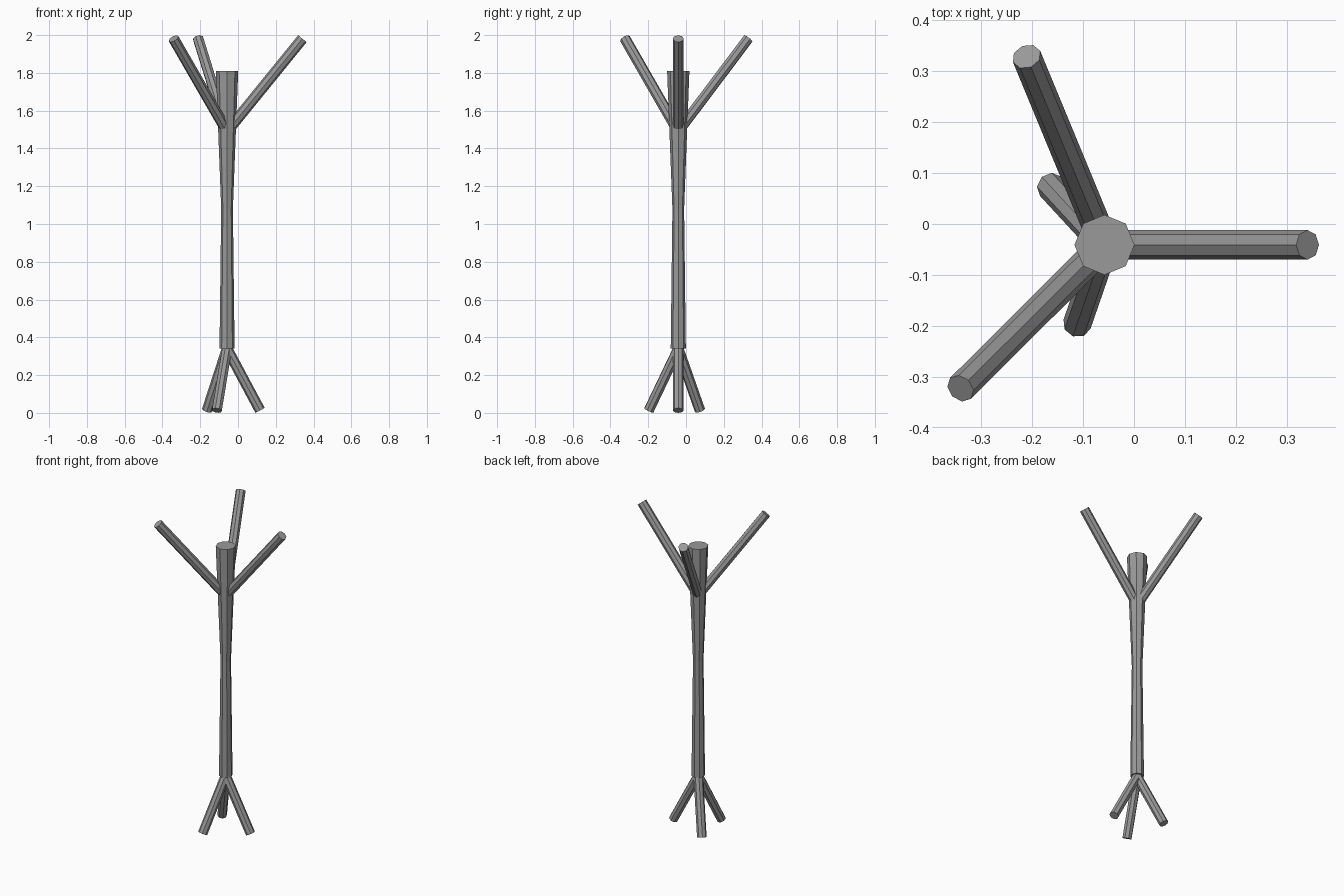
import bpy
from math import atan2, hypot
from mathutils import Vector

cube = bpy.data.objects.get("Cube")
if cube:
    bpy.data.objects.remove(cube)

SIDES = 8
CENTRE = Vector((-0.058, -0.041, 0))

grey = bpy.data.materials.new("bark grey")
grey.use_nodes = True
colour = (0.32, 0.32, 0.32, 1)
grey.diffuse_color = colour
grey.node_tree.nodes["Principled BSDF"].inputs["Base Color"].default_value = colour


def limb(name, start, end, radius):
    """Straight eight-sided pole between two points."""
    axis = end - start
    flat = hypot(axis.x, axis.y)
    bpy.ops.mesh.primitive_cylinder_add(
        vertices=SIDES, radius=radius, depth=axis.length,
        location=(start + end) / 2,
        rotation=(0, atan2(flat, axis.z), atan2(axis.y, axis.x)))
    obj = bpy.context.object
    obj.name = name
    obj.data.materials.append(grey)


# Trunk: narrow waist, flaring to the top
bpy.ops.mesh.primitive_cylinder_add(vertices=SIDES, radius=1, depth=1)
trunk = bpy.context.object
trunk.name = "trunk"
trunk.data.materials.append(grey)
bpy.ops.object.mode_set(mode="EDIT")
bpy.ops.mesh.select_all(action="SELECT")
bpy.ops.mesh.bisect(plane_co=(0, 0, 0), plane_no=(0, 0, 1))
bpy.ops.object.mode_set(mode="OBJECT")
rings = {-1: (0.34, 0.04), 0: (1.08, 0.031), 1: (1.81, 0.059)}
for v in trunk.data.vertices:
    z, r = rings[round(v.co.z * 2)]
    v.co = (v.co.x * r, v.co.y * r, z)
trunk.location = CENTRE

# Branches, leaning out from the upper trunk
fork = CENTRE + Vector((0, 0, 1.49))
for name, x, y in (("left_branch", 0.341, -0.041),
                   ("back_branch", -0.211, 0.329),
                   ("front_branch", -0.341, -0.323)):
    limb(name, fork, Vector((x, y, 1.981)), 0.029)

# Roots, splayed below the trunk
base = CENTRE + Vector((0, 0, 0.34))
for name, x, y in (("left_root", 0.117, -0.041),
                   ("back_root", -0.164, 0.074),
                   ("front_root", -0.112, -0.197)):
    limb(name, base, Vector((x, y, 0.013)), 0.028)
